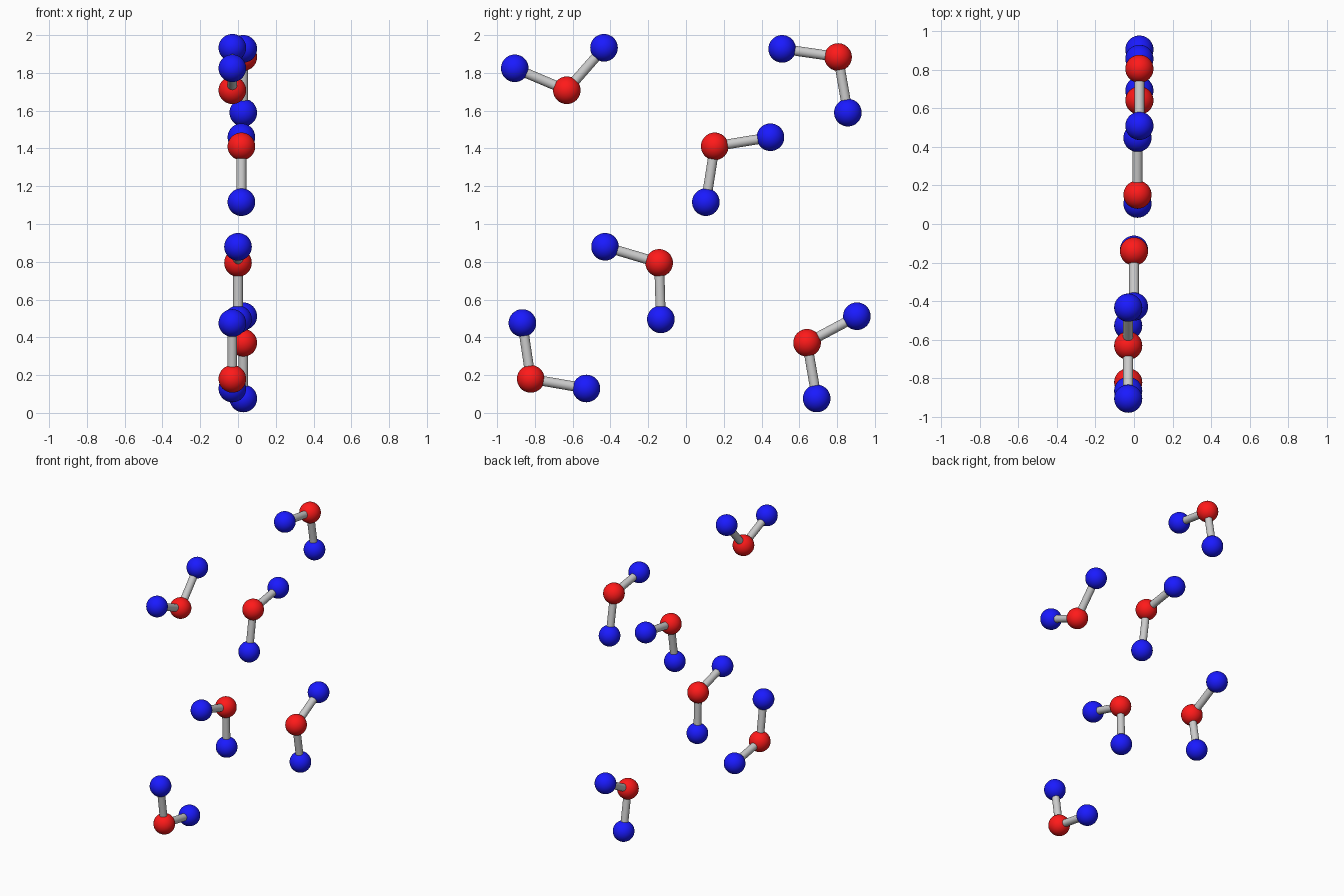
import bpy
from math import cos, sin, radians
from mathutils import Vector

if "Cube" in bpy.data.objects:
    bpy.data.objects.remove(bpy.data.objects["Cube"])

R_ATOM, R_BOND, LENGTH, ANGLE = 0.073, 0.026, 0.299, 108.3


def material(name, color):
    m = bpy.data.materials.new(name)
    m.diffuse_color = color
    m.use_nodes = True
    m.node_tree.nodes["Principled BSDF"].inputs["Base Color"].default_value = m.diffuse_color
    return m


red = material("red", (1, 0.01, 0.01, 1))
blue = material("blue", (0.01, 0.01, 1, 1))


def atom(name, pos, mat):
    bpy.ops.mesh.primitive_uv_sphere_add(segments=40, ring_count=24, radius=R_ATOM, location=pos)
    ob = bpy.context.object
    ob.name = name
    ob.data.materials.append(mat)
    bpy.ops.object.shade_smooth()


def bond(name, a, b):
    d = b - a
    bpy.ops.mesh.primitive_cylinder_add(vertices=32, radius=R_BOND, depth=d.length, location=(a + b) / 2)
    ob = bpy.context.object
    ob.name = name
    ob.rotation_euler = d.to_track_quat('Z', 'Y').to_euler()
    bpy.ops.object.shade_smooth_by_angle()


# Each molecule: centre atom position and direction of its first bond in the YZ plane
molecules = [
    ((-0.03, -0.631, 1.708), 48.8),
    ((0.028, 0.805, 1.884), 171.7),
    ((0.018, 0.152, 1.411), -99.0),
    ((0.0, -0.142, 0.794), 163.4),
    ((-0.03, -0.822, 0.180), -9.8),
    ((0.028, 0.641, 0.371), -80.2),
]

for i, (centre, start) in enumerate(molecules, 1):
    c = Vector(centre)
    atom(f"centre_atom_{i}", c, red)
    for j in range(2):
        t = radians(start + j * ANGLE)
        p = c + LENGTH * Vector((0, cos(t), sin(t)))
        bond(f"bond_{i}_{j + 1}", c, p)
        atom(f"outer_atom_{i}_{j + 1}", p, blue)
